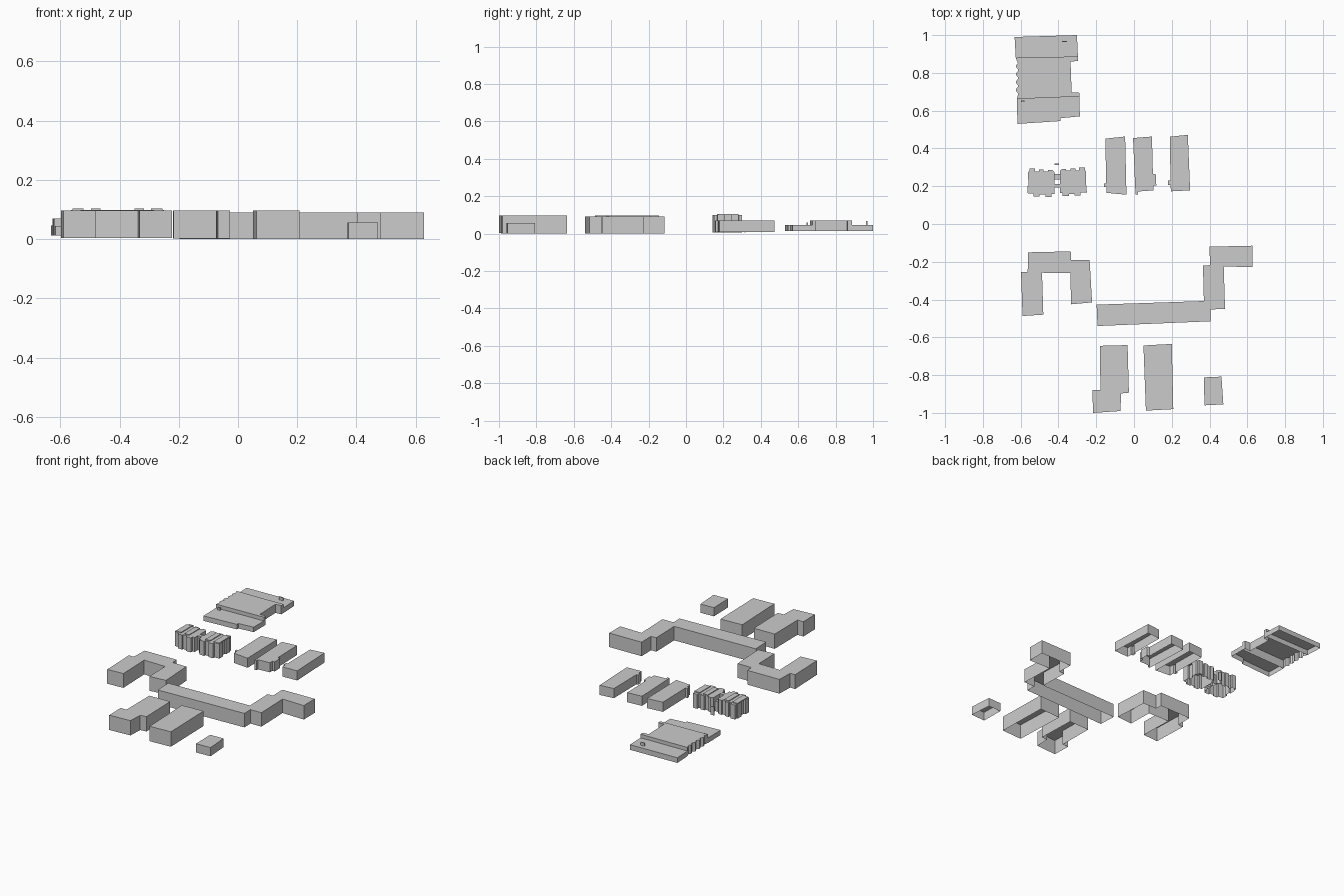
import bpy, bmesh


def block(name, pts, z0, z1):
    """Flat-roofed shell with an open underside, from a footprint outline."""
    area = sum(a[0] * b[1] - b[0] * a[1] for a, b in zip(pts, pts[1:] + pts[:1]))
    if area < 0:
        pts = pts[::-1]
    bm = bmesh.new()
    low = [bm.verts.new((x, y, z0)) for x, y in pts]
    top = [bm.verts.new((x, y, z1)) for x, y in pts]
    bm.faces.new(top)
    n = len(pts)
    for i in range(n):
        j = (i + 1) % n
        bm.faces.new((low[i], low[j], top[j], top[i]))
    me = bpy.data.meshes.new(name)
    bm.to_mesh(me)
    bm.free()
    ob = bpy.data.objects.new(name, me)
    bpy.context.collection.objects.link(ob)
    return ob


def rect(x0, x1, y0, y1):
    return [(x0, y0), (x1, y0), (x1, y1), (x0, y1)]


# Front row: stepped block, plain block and small annex
block("front_stepped_block", [(-.18, -.645), (-.034, -.641), (-.027, -.893), (-.068, -.897),
      (-.072, -.99), (-.217, -1.0), (-.22, -.88), (-.178, -.88)], .002, .097)
block("front_plain_block", [(.05, -.643), (.2, -.635), (.208, -.98), (.063, -.988)], 0, .096)
block("small_annex", [(.37, -.812), (.463, -.808), (.473, -.955), (.373, -.96)], 0, .056)

# U-shaped block
block("u_block", [(-.56, -.15), (-.335, -.145), (-.333, -.19), (-.235, -.19), (-.222, -.415),
      (-.333, -.425), (-.337, -.26), (-.487, -.258), (-.48, -.48), (-.59, -.487),
      (-.598, -.255), (-.563, -.255)], .004, .096)

# Long stepped block
block("long_stepped_block", [(-.198, -.427), (.37, -.408), (.365, -.22), (.402, -.218),
      (.4, -.12), (.627, -.115), (.628, -.228), (.475, -.225), (.482, -.45), (.405, -.452),
      (.406, -.515), (-.193, -.54)], 0, .09)

# Three parallel slabs with small side stair bays
block("slab_left", [(-.152, .452), (-.047, .463), (-.04, .155), (-.145, .165),
      (-.146, .195), (-.16, .197), (-.16, .215), (-.147, .215)], .008, .07)
block("slab_middle", [(-.005, .455), (.095, .463), (.1, .265), (.116, .262), (.118, .205),
      (.102, .205), (.103, .178), (.022, .172), (.022, .157), (.008, .157)], .008, .07)
block("slab_right", [(.19, .462), (.285, .472), (.297, .178), (.195, .173),
      (.194, .205), (.181, .206), (.181, .23), (.193, .23)], .008, .07)

# Twin towers with notched walls, mirrored about the link between them
half = [(-.393, .28), (-.38, .292), (-.36, .29), (-.36, .282), (-.335, .282), (-.335, .293),
        (-.31, .293), (-.31, .283), (-.29, .283), (-.29, .3), (-.26, .3), (-.26, .283),
        (-.253, .28), (-.253, .24), (-.263, .24), (-.263, .205), (-.251, .205), (-.25, .168),
        (-.283, .166), (-.283, .151), (-.315, .15), (-.315, .16), (-.345, .16),
        (-.345, .148), (-.378, .148), (-.378, .165), (-.393, .165)]
MID = -.407
for side, s, dy in (("right", 1, 0), ("left", -1, -.005)):
    def fix(pts):
        return [(MID + s * (x - MID), y + dy) for x, y in pts]
    block("tower_" + side, fix(half), .006, .099)
    # Raised roof parapets over the front and rear bays
    for i, (x0, x1) in enumerate([(-.35, -.317), (-.293, -.255)]):
        block(f"tower_{side}_roof_{i}", fix(rect(x0, x1, .17, .28)), .099, .104)
block("tower_link_front", rect(-.425, -.39, .192, .213), .006, .099)
block("tower_link_rear", rect(-.425, -.39, .235, .265), .006, .07)
block("entrance_post", rect(-.422, -.398, .313, .319), .006, .06)

# Low complex: front wing, tall hall with bumpy left wall, back wing
block("complex_front_wing", [(-.62, .662), (-.288, .675), (-.287, .57), (-.39, .56),
      (-.39, .545), (-.617, .53)], .013, .045)
bumps = []
for k in range(4):
    y = .692 + k * .042
    bumps += [(-.613, y), (-.623, y + .01), (-.625, y + .022), (-.615, y + .033)]
block("complex_hall", [(-.626, .88), (-.297, .887), (-.297, .863), (-.336, .86), (-.33, .695),
      (-.29, .695), (-.288, .675), (-.62, .662)] + bumps, .013, .069)
block("complex_back_wing", [(-.632, .99), (-.302, 1.0), (-.297, .887), (-.626, .88)], .013, .046)
block("roof_hut_front", rect(-.597, -.58, .645, .653), .045, .06)
block("roof_hut_back", rect(-.382, -.355, .963, .97), .046, .066)
